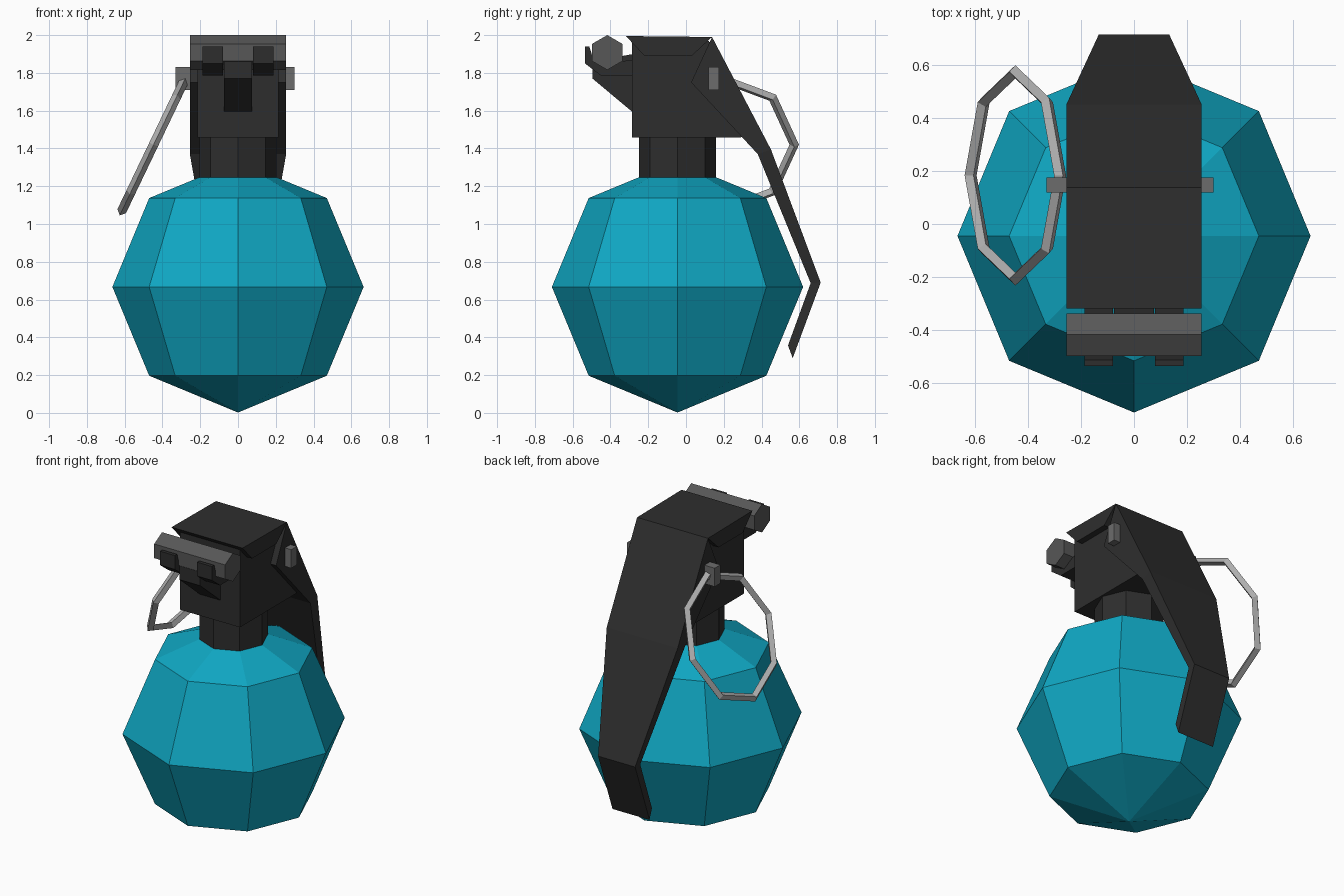
import bpy, bmesh, math
from mathutils import Matrix

if "Cube" in bpy.data.objects:
    bpy.data.objects.remove(bpy.data.objects["Cube"])


def mat(name, col):
    m = bpy.data.materials.new(name)
    m.diffuse_color = (*col, 1)
    m.use_nodes = True
    m.node_tree.nodes["Principled BSDF"].inputs["Base Color"].default_value = m.diffuse_color
    return m


TEAL = mat("teal", (0.005, 0.39, 0.55))
BLACK = mat("dark charcoal", (0.027, 0.027, 0.027))
GREY = mat("dark grey", (0.095, 0.095, 0.095))
PIN = mat("mid grey", (0.15, 0.15, 0.15))
STEEL = mat("light steel", (0.42, 0.42, 0.42))


def finish(bm, name, m):
    bmesh.ops.recalc_face_normals(bm, faces=bm.faces)
    me = bpy.data.meshes.new(name)
    bm.to_mesh(me)
    bm.free()
    me.materials.append(m)
    ob = bpy.data.objects.new(name, me)
    bpy.context.collection.objects.link(ob)
    return ob


def loft(name, rings, m, closed=False):
    """Skin a list of equal-length vertex rings."""
    bm = bmesh.new()
    vs = [[bm.verts.new(p) for p in r] for r in rings]
    n, k = len(rings[0]), len(rings)
    for i in range(k if closed else k - 1):
        a, b = vs[i], vs[(i + 1) % k]
        for j in range(n):
            bm.faces.new((a[j], a[(j + 1) % n], b[(j + 1) % n], b[j]))
    if not closed:
        bm.faces.new(vs[0])
        bm.faces.new(vs[-1])
    return finish(bm, name, m)


def side_prism(name, prof, x0, x1, m):
    """Extrude a (y, z) side profile from x0 to x1."""
    return loft(name, [[(x, y, z) for y, z in prof] for x in (x0, x1)], m)


# body: low-poly ball
bm = bmesh.new()
bmesh.ops.create_uvsphere(bm, u_segments=8, v_segments=4, radius=0.665,
                          matrix=Matrix.Translation((0, -0.045, 0.667)))
finish(bm, "body", TEAL)

# neck: octagonal collar
neck = [(0.205 * math.cos(i * math.pi / 4), -0.045 + 0.205 * math.sin(i * math.pi / 4))
        for i in range(8)]
loft("neck", [[(x, y, z) for x, y in neck] for z in (1.18, 1.48)], BLACK)

# head block
side_prism("head", [(-0.287, 1.457), (0.29, 1.457), (0.36, 1.53), (0.12, 1.97), (-0.287, 1.97)],
           -0.215, 0.215, BLACK)

# front wedge under the hinge
side_prism("front_wedge", [(-0.28, 1.59), (-0.495, 1.77), (-0.495, 1.86), (-0.28, 1.9)],
           -0.075, 0.075, BLACK)

# hinge hooks wrapping the rod
hook = [(-0.535, 1.94), (-0.535, 1.85), (-0.45, 1.785), (-0.28, 1.785),
        (-0.28, 1.87), (-0.42, 1.85), (-0.49, 1.87), (-0.512, 1.94)]
for side in (-1, 1):
    side_prism("hinge_hook", hook, side * 0.08, side * 0.187, BLACK)

# hexagonal hinge rod
hexa = [(-0.417 + 0.092 * math.sin(i * math.pi / 3), 1.908 + 0.092 * math.cos(i * math.pi / 3))
        for i in range(6)]
side_prism("hinge_rod", hexa, -0.255, 0.255, GREY)

# lever top plate with folded sides
side_prism("lever_top", [(-0.318, 1.995), (-0.22, 1.89), (0.03, 1.89), (0.138, 1.99)],
           -0.255, 0.255, BLACK)

# lever arm: (outer y, z), (inner y, z), half width
arm = [((0.138, 1.99), (0.027, 1.75), 0.255), ((0.45, 1.394), (0.38, 1.37), 0.255),
       ((0.713, 0.69), (0.66, 0.687), 0.133), ((0.565, 0.29), (0.54, 0.357), 0.133)]
loft("lever_arm", [[(-w, *o), (w, *o), (w, *i), (-w, *i)] for o, i, w in arm], BLACK)

# safety pin through the head
side_prism("safety_pin", [(0.118, 1.71), (0.176, 1.71), (0.176, 1.83), (0.118, 1.83)],
           -0.33, 0.30, PIN)

# pull ring: tilted eight-sided loop with square section
rings = []
for i in range(8):
    a = i * math.pi / 4
    rings.append([((0.39 + 0.025 * math.cos(b)) * math.cos(a),
                   (0.39 + 0.025 * math.cos(b)) * math.sin(a), 0.025 * math.sin(b))
                  for b in (0, math.pi / 2, math.pi, 1.5 * math.pi)])
ring = loft("pull_ring", rings, STEEL, closed=True)
ring.data.transform(Matrix.Translation((-0.447, 0.183, 1.42)) @
                    Matrix.Rotation(math.radians(-64.4), 4, 'Y'))
